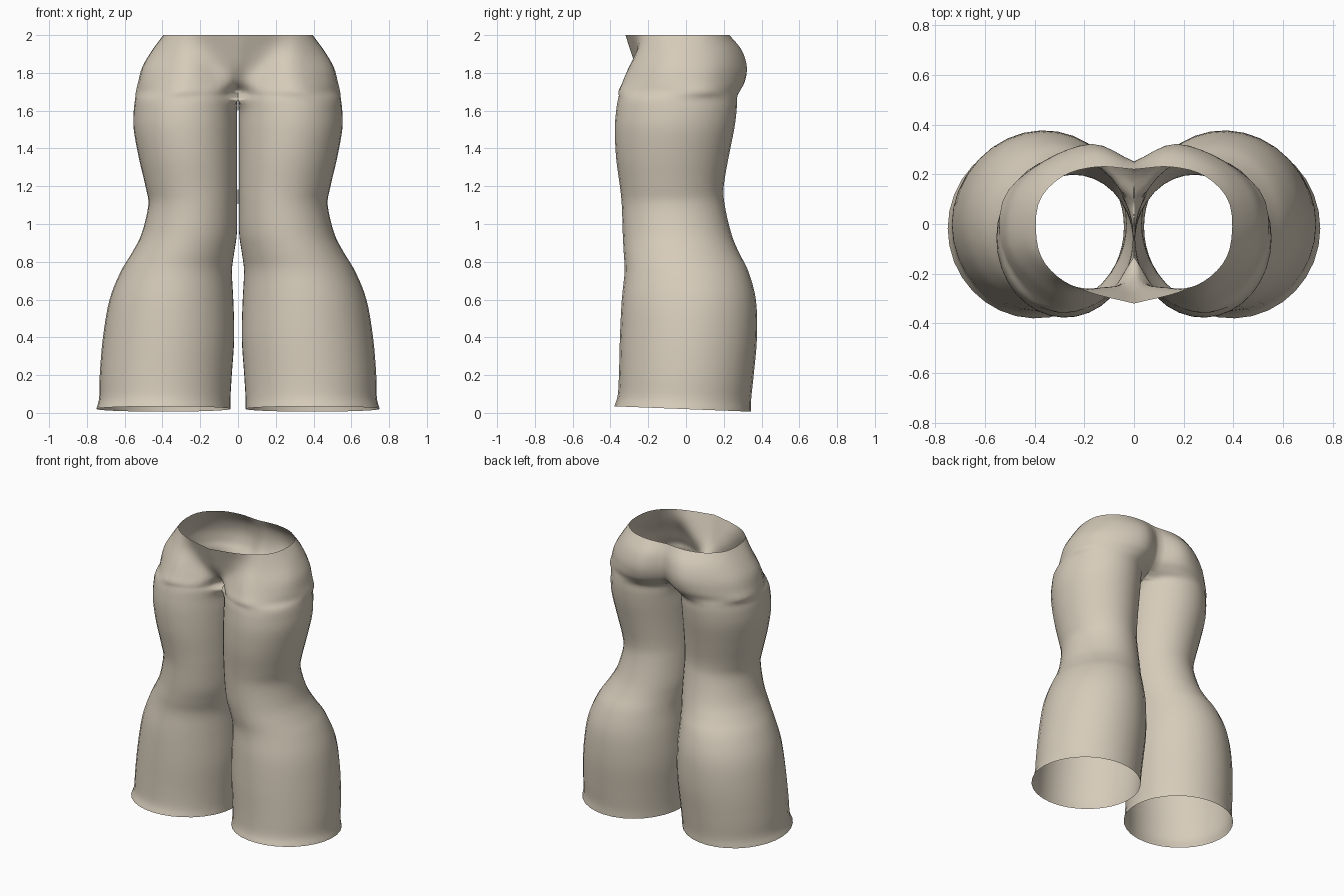
import bpy, bmesh, math
from mathutils import Vector

if "Cube" in bpy.data.objects:
    bpy.data.objects.remove(bpy.data.objects["Cube"])

OUT, INN = 28, 8          # segments on the outer wrap and on the inner thigh
GAP = 0.45                # half angle of the inner thigh strip
SUB = 4                   # rows between key sections


def spline(keys, sub):
    """Catmull-Rom through the key points."""
    pts = []
    for i in range(len(keys) - 1):
        p1, p2 = keys[i], keys[i + 1]
        p0 = keys[i - 1] if i else p1 * 2 - p2
        p3 = keys[i + 2] if i + 2 < len(keys) else p2 * 2 - p1
        for s in range(sub):
            t = s / sub
            pts.append(0.5 * (2 * p1 + (p2 - p0) * t + (2 * p0 - 5 * p1 + 4 * p2 - p3) * t * t
                              + (3 * p1 - p0 - 3 * p2 + p3) * t ** 3))
    return pts + [keys[-1].copy()]


# Leg sections: height, inner x, outer x, front y, back y
LEG = [(0.02, .04, .75, -.38, .345), (0.08, .04, .735, -.362, .345), (0.2, .033, .732, -.355, .358),
       (0.4, .02, .715, -.35, .376), (0.6, .025, .68, -.34, .37), (0.75, .032, .62, -.325, .33),
       (0.85, .02, .56, -.33, .28), (0.95, .006, .51, -.335, .24), (1.1, .004, .475, -.34, .205),
       (1.2, .004, .49, -.35, .20), (1.35, .004, .525, -.37, .225), (1.5, .004, .552, -.377, .255),
       (1.6, .004, .552, -.37, .268), (1.66, 0, .545, -.36, .27)]

# Hip half sections, from the front seam round to the back seam
HIP = [(1.70, [(0, -.13), (.12, -.30), (.33, -.35), (.51, -.15), (.53, .09), (.38, .24), (.18, .28), (0, .17)]),
       (1.75, [(0, -.20), (.10, -.27), (.30, -.335), (.50, -.15), (.515, .09), (.37, .25), (.17, .31), (0, .225)]),
       (1.83, [(0, -.26), (.12, -.255), (.29, -.30), (.485, -.13), (.49, .09), (.37, .24), (.17, .322), (0, .25)]),
       (1.92, [(0, -.295), (.15, -.262), (.31, -.245), (.44, -.10), (.44, .08), (.34, .22), (.16, .295), (0, .245)]),
       (2.0, [(0, -.32), (.18, -.275), (.31, -.21), (.385, -.10), (.385, .08), (.29, .19), (.15, .23), (0, .22)])]


def leg_point(key, ang):
    z, x0, x1, y0, y1 = key
    x = (x0 + x1) / 2 + (x1 - x0) / 2 * math.cos(ang)
    y = (y0 + y1) / 2 + (y1 - y0) / 2 * math.sin(ang)
    if z == LEG[-1][0] and math.cos(ang) < -math.cos(GAP) + 1e-4:
        x = 0                                   # crotch line lies on the centre plane
    z -= 0.042 * y * max(0, 1 - z / 0.3)        # sloping hem
    return Vector((x, y, z))


span = math.pi - GAP
hips = [[Vector((p.x, p.y, z)) for p in spline([Vector((x, y, 0)) for x, y in pts], OUT // 7)]
        for z, pts in HIP]

# Columns running up the garment: outer ones reach the waist, inner ones stop at the crotch
columns = []
for j in range(OUT + 1):
    ang = -span + 2 * span * j / OUT
    columns.append(spline([leg_point(k, ang) for k in LEG] + [h[j] for h in hips], SUB))
for j in range(1, INN):
    ang = span + 2 * GAP * j / INN
    columns.append(spline([leg_point(k, ang) for k in LEG], SUB))

bm = bmesh.new()
crotch_row = (len(LEG) - 1) * SUB
grid = []
for col in columns:
    verts = []
    for r, p in enumerate(col):
        if r < crotch_row:
            p.x = max(p.x, 0.003)               # keep the legs apart
        verts.append(bm.verts.new(p))
    grid.append(verts)
for j, a in enumerate(grid):
    b = grid[(j + 1) % len(grid)]
    rows = len(a) if j < OUT else crotch_row + 1
    for r in range(rows - 1):
        bm.faces.new((a[r], b[r], b[r + 1], a[r + 1]))
for f in bm.faces:
    f.smooth = True

mesh = bpy.data.meshes.new("trousers")
bm.to_mesh(mesh)
bm.free()
trousers = bpy.data.objects.new("trousers", mesh)
bpy.context.collection.objects.link(trousers)

# Second leg
mirror = trousers.modifiers.new("other_leg", 'MIRROR')
mirror.use_axis[0] = True
mirror.merge_threshold = 0.001

cloth = bpy.data.materials.new("beige cloth")
cloth.diffuse_color = (0.67, 0.60, 0.49, 1)
cloth.use_nodes = True
cloth.node_tree.nodes["Principled BSDF"].inputs["Base Color"].default_value = cloth.diffuse_color
mesh.materials.append(cloth)
